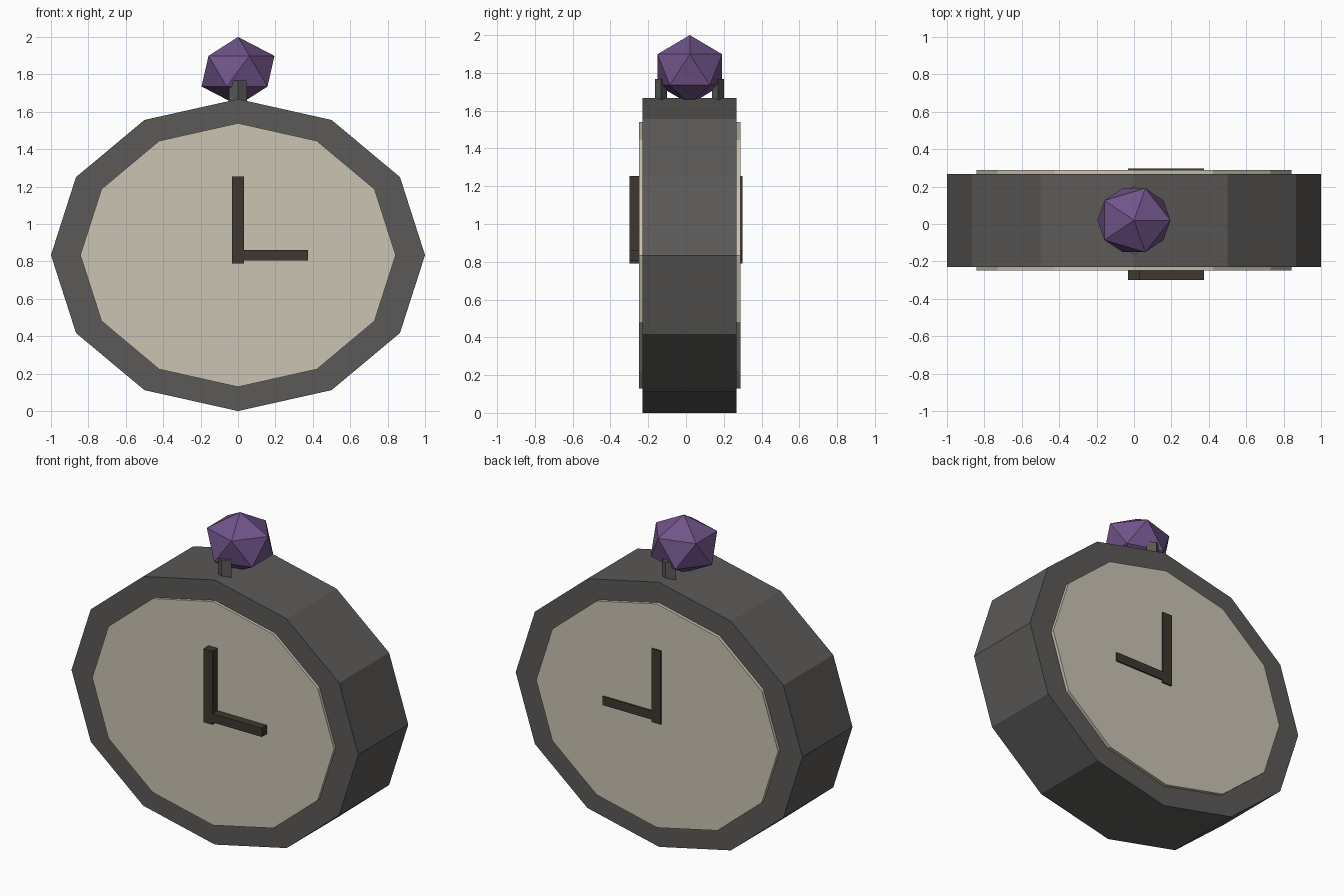
import bpy, bmesh, math
from mathutils import Matrix, Vector

if "Cube" in bpy.data.objects:
    bpy.data.objects.remove(bpy.data.objects["Cube"])


def material(name, rgb):
    m = bpy.data.materials.new(name)
    m.diffuse_color = (*rgb, 1.0)
    m.use_nodes = True
    m.node_tree.nodes["Principled BSDF"].inputs["Base Color"].default_value = m.diffuse_color
    return m


GREY = material("warm_grey_case", (0.105, 0.101, 0.098))
CREAM = material("cream_dial", (0.60, 0.55, 0.45))
BROWN = material("dark_brown_hands", (0.048, 0.038, 0.028))
PURPLE = material("purple_knob", (0.165, 0.088, 0.255))


def finish(bm, name, mat):
    bmesh.ops.recalc_face_normals(bm, faces=bm.faces)
    mesh = bpy.data.meshes.new(name)
    bm.to_mesh(mesh)
    bm.free()
    mesh.materials.append(mat)
    obj = bpy.data.objects.new(name, mesh)
    bpy.context.collection.objects.link(obj)
    return obj


def prism(name, profile, sweep, mat):
    """Extrude a closed profile of 3D points along the sweep vector."""
    bm = bmesh.new()
    face = bm.faces.new([bm.verts.new(p) for p in profile])
    ext = bmesh.ops.extrude_face_region(bm, geom=[face], use_keep_orig=True)
    moved = [g for g in ext["geom"] if isinstance(g, bmesh.types.BMVert)]
    bmesh.ops.translate(bm, verts=moved, vec=Vector(sweep))
    return finish(bm, name, mat)


def ellipse(n, ra, rb):
    return [(ra * math.cos(2 * math.pi * i / n), rb * math.sin(2 * math.pi * i / n))
            for i in range(n)]


def disc(name, rx, rz, y0, y1, mat):
    pts = [(a, y0, 0.834 + b) for a, b in ellipse(12, rx, rz)]
    return prism(name, pts, (0, y1 - y0, 0), mat)


def bar(name, x0, x1, z0, z1, y0, y1, mat):
    pts = [(x0, y0, z0), (x1, y0, z0), (x1, y0, z1), (x0, y0, z1)]
    return prism(name, pts, (0, y1 - y0, 0), mat)


# Twelve-sided case and the dial showing on both sides
disc("case", 1.0, 0.834, -0.23, 0.268, GREY)
disc("dial", 0.843, 0.705, -0.248, 0.288, CREAM)

# Hands, running through so they show front and back
bar("minute_hand", -0.032, 0.032, 0.79, 1.253, -0.30, 0.298, BROWN)
bar("hour_hand", 0.0, 0.375, 0.805, 0.86, -0.299, 0.297, BROWN)

# Diamond-section posts holding the knob
for name, y in (("front_post", -0.132), ("back_post", 0.17)):
    pts = [(a, y + b, 1.60) for a, b in ellipse(4, 0.048, 0.032)]
    prism(name, pts, (0, 0, 0.168), GREY)

# Faceted knob on top
bm = bmesh.new()
bmesh.ops.create_icosphere(bm, subdivisions=1, radius=1.0)
bmesh.ops.transform(bm, verts=bm.verts, matrix=Matrix.Translation((0, 0.02, 1.817))
                    @ Matrix.Diagonal((0.218, 0.201, 0.183, 1.0)))
finish(bm, "knob", PURPLE)
